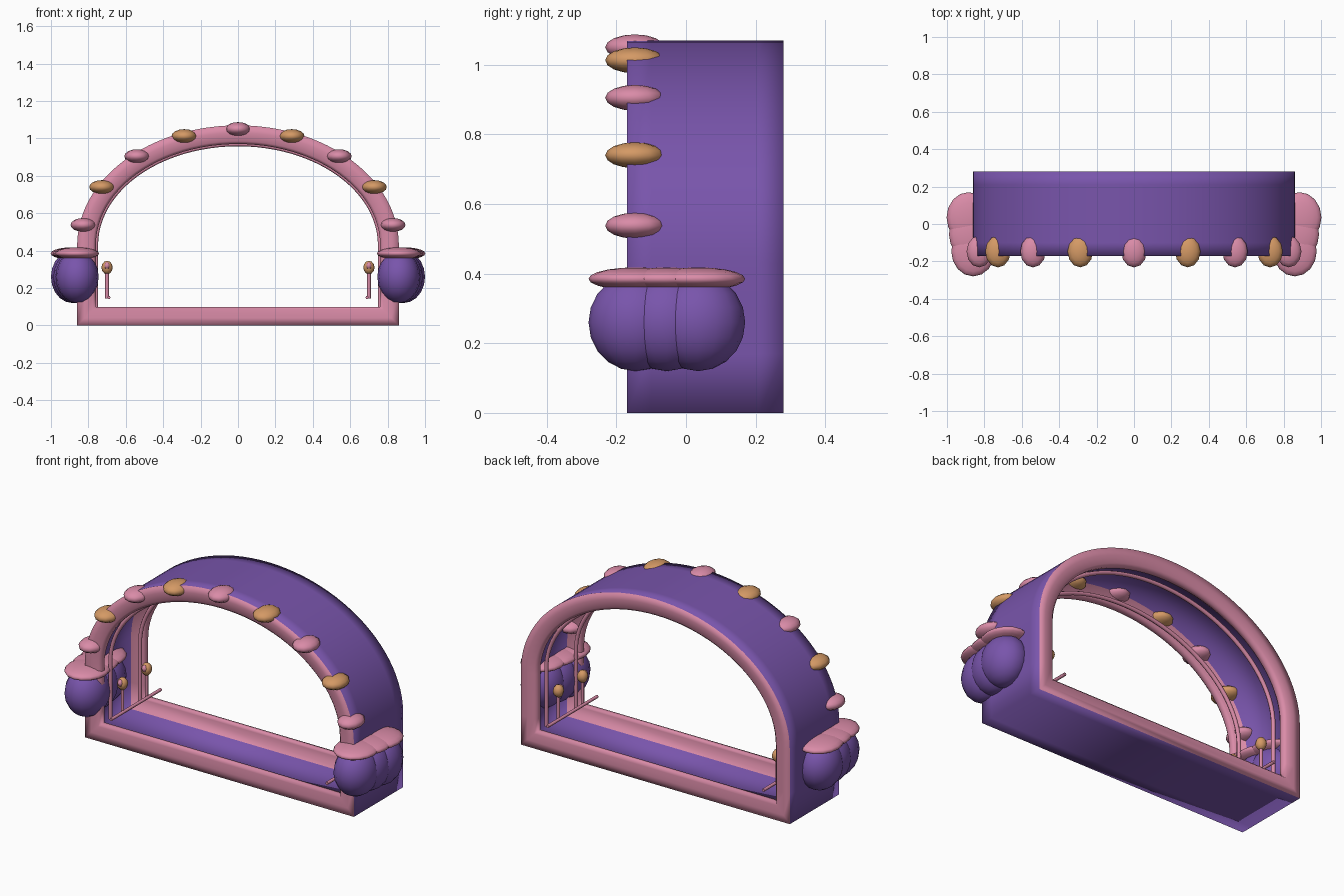
import bpy, bmesh
from math import sin, cos, pi, radians
from mathutils import Matrix, Vector

cube = bpy.data.objects.get("Cube")
if cube:
    bpy.data.objects.remove(cube)


def material(name, color):
    m = bpy.data.materials.new(name)
    m.use_nodes = True
    m.diffuse_color = (*color, 1)
    m.node_tree.nodes["Principled BSDF"].inputs["Base Color"].default_value = (*color, 1)
    return m


purple = material("purple", (0.19, 0.09, 0.41))
pink = material("pink", (0.70, 0.26, 0.39))
gold = material("gold", (0.66, 0.32, 0.13))

HALF_W, RISE, SPRING = 0.86, 0.64, 0.43
FRONT, BACK = -0.17, 0.28
MID = (FRONT + BACK) / 2


def finish(bm, name, mats, smooth=True):
    bmesh.ops.recalc_face_normals(bm, faces=bm.faces)
    for f in bm.faces:
        f.smooth = smooth
    mesh = bpy.data.meshes.new(name)
    bm.to_mesh(mesh)
    bm.free()
    for m in mats:
        mesh.materials.append(m)
    obj = bpy.data.objects.new(name, mesh)
    bpy.context.collection.objects.link(obj)
    return obj


def arch_points(inset, steps=48):
    """Elliptical arc from the right spring to the left spring."""
    return [((HALF_W - inset) * cos(pi * i / steps),
             SPRING + (RISE - inset) * sin(pi * i / steps)) for i in range(steps + 1)]


def outline(inset):
    """Closed tunnel outline: straight base and legs under the arc."""
    a = HALF_W - inset
    legs = [inset, 0.17, 0.3]
    right = [(a, z) for z in legs]
    left = [(-a, z) for z in reversed(legs)]
    return right + arch_points(inset) + left


def ellipsoid(name, center, radii, mat, segments=16, rings=10):
    bm = bmesh.new()
    bmesh.ops.create_uvsphere(bm, u_segments=segments, v_segments=rings, radius=1)
    bmesh.ops.transform(bm, verts=bm.verts,
                        matrix=Matrix.Translation(center) @ Matrix.Diagonal((*radii, 1)))
    return finish(bm, name, [mat])


def tube(name, points, radius, mat):
    curve = bpy.data.curves.new(name, "CURVE")
    curve.dimensions = "3D"
    curve.bevel_depth = radius
    curve.bevel_resolution = 1
    curve.use_fill_caps = True
    spline = curve.splines.new("POLY")
    spline.points.add(len(points) - 1)
    for p, co in zip(spline.points, points):
        p.co = (*co, 1)
    curve.materials.append(mat)
    obj = bpy.data.objects.new(name, curve)
    bpy.context.collection.objects.link(obj)


# Tunnel: a closed wall section (inset, distance from rim face) swept round the outline
rim = [(0.015, 0.05), (0.09, 0.05), (0.1, 0.035), (0.1, 0.015), (0.085, 0), (0.04, 0), (0, 0)]
section = [(d, FRONT + t) for d, t in rim]
section += [(0, FRONT + 0.07), (0, BACK - 0.07)]
section += [(d, BACK - t) for d, t in reversed(rim)]
bm = bmesh.new()
loops = [[bm.verts.new((x, y, z)) for x, z in outline(d)] for d, y in section]
n_rim = len(rim) - 1
for i, lower in enumerate(loops):
    upper = loops[(i + 1) % len(loops)]
    is_rim = i < n_rim or n_rim + 3 <= i < len(loops) - 1
    for j in range(len(lower)):
        k = (j + 1) % len(lower)
        f = bm.faces.new((lower[j], lower[k], upper[k], upper[j]))
        f.material_index = int(is_rim)
finish(bm, "tunnel_shell", [purple, pink])

# Thin trim rings just inside each rim
for label, y in (("front", FRONT + 0.09), ("back", BACK - 0.09)):
    arc = arch_points(0.1)
    ends = [(arc[0][0], 0.1)], [(arc[-1][0], 0.1)]
    path = ends[0] + arc + ends[1]
    tube(label + "_trim_ring", [(x, y, z) for x, z in path], 0.012, pink)

# Alternating beads along the front arch
for i in range(9):
    a = radians(10 + 20 * i)
    ellipsoid("arch_bead", (0.84 * cos(a), -0.147, SPRING + 0.62 * sin(a)),
              (0.068, 0.085, 0.037), gold if i % 2 else pink, 12, 8)

for side, s in (("left", 1), ("right", -1)):
    # Side pots: three overlapping lobes with flattened caps
    for i in range(3):
        x, y = s * (0.86 + 0.0125 * i), -0.145 + 0.09 * i
        ellipsoid(side + "_pot_lobe", (x, y, 0.26), (0.115, 0.135, 0.14), purple)
        ellipsoid(side + "_pot_cap", (x, y, 0.385), (0.117, 0.135, 0.033), pink)
    # Inner rail with two ball-topped posts
    x = s * 0.69
    tube(side + "_rail", [(x, FRONT - 0.005, 0.15), (x, BACK, 0.15)], 0.009, pink)
    for y in (MID - 0.11, MID + 0.11):
        tube(side + "_post", [(s * 0.7, y, 0.145), (s * 0.7, y, 0.3)], 0.01, pink)
        ellipsoid(side + "_post_ball", (s * 0.7, y, 0.31), (0.03, 0.03, 0.036), gold, 8, 6)
        ellipsoid(side + "_post_stud", (s * 0.7, y - 0.02, 0.32), (0.016, 0.016, 0.02), pink, 6, 4)
